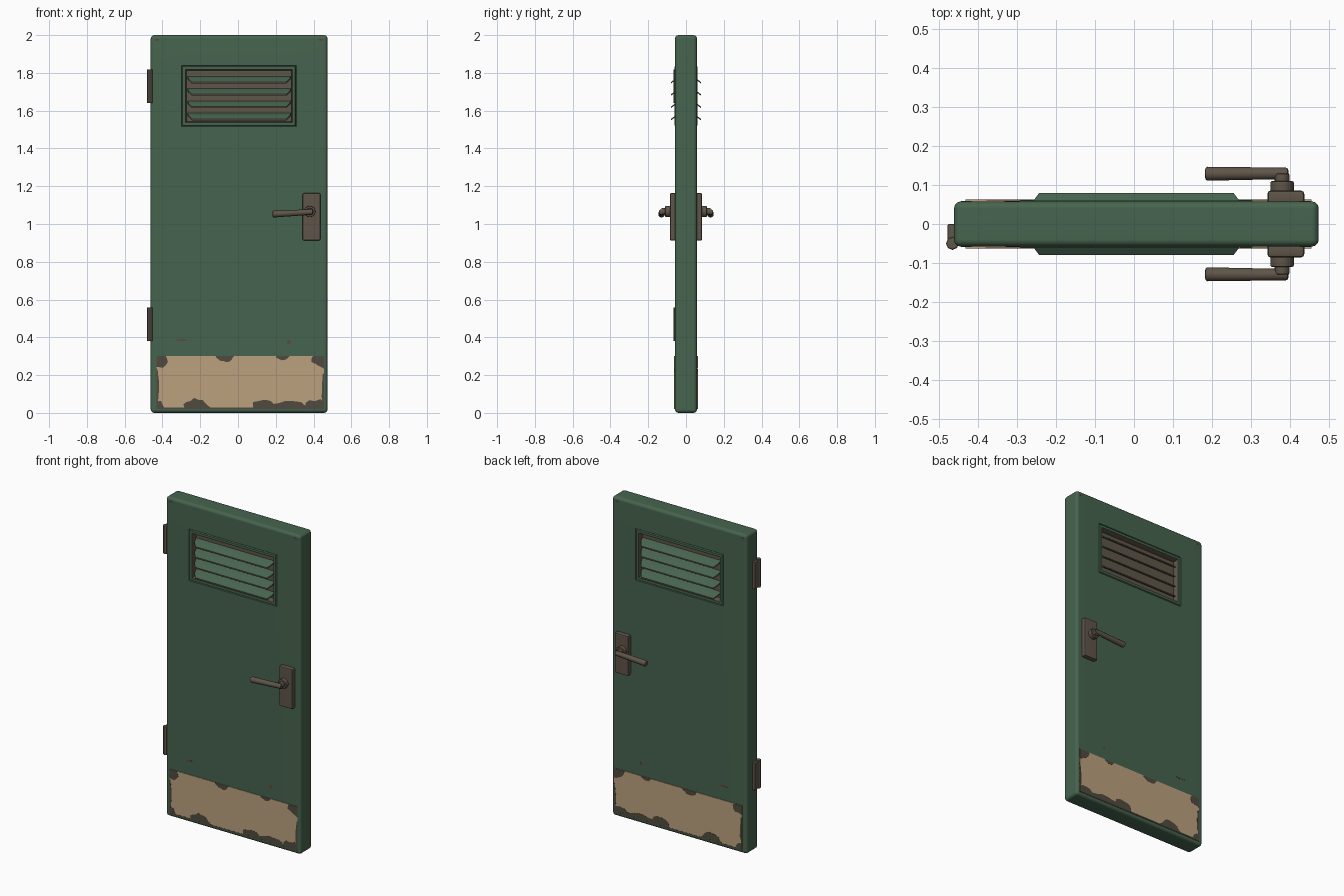
import bpy, bmesh, math, random
from mathutils import Matrix, Vector

random.seed(4)
cube = bpy.data.objects.get("Cube")
if cube:
    bpy.data.objects.remove(cube, do_unlink=True)


def material(name, rgb):
    m = bpy.data.materials.new(name)
    m.use_nodes = True
    m.diffuse_color = (*rgb, 1)
    m.node_tree.nodes["Principled BSDF"].inputs["Base Color"].default_value = (*rgb, 1)
    return m


GREEN = material("green paint", (0.062, 0.127, 0.077))
METAL = material("brown metal", (0.115, 0.09, 0.066))
TAN = material("tan plate", (0.50, 0.355, 0.21))
WORN = material("worn grey brown", (0.082, 0.07, 0.05))
RUST = material("rust", (0.115, 0.06, 0.045))


def finish(bm, name, *mats, smooth=True):
    bmesh.ops.recalc_face_normals(bm, faces=bm.faces)
    mesh = bpy.data.meshes.new(name)
    bm.to_mesh(mesh)
    bm.free()
    for m in mats:
        mesh.materials.append(m)
    ob = bpy.data.objects.new(name, mesh)
    bpy.context.collection.objects.link(ob)
    if smooth:
        bpy.ops.object.select_all(action='DESELECT')
        ob.select_set(True)
        bpy.context.view_layer.objects.active = ob
        bpy.ops.object.shade_smooth_by_angle(angle=math.radians(35))
        wn = ob.modifiers.new("Even normals", 'WEIGHTED_NORMAL')
        wn.keep_sharp = True
    return ob


def box_mesh(lo, hi, bevel=0.0, segments=2):
    bm = bmesh.new()
    lo, hi = Vector(lo), Vector(hi)
    bmesh.ops.create_cube(bm, size=1, matrix=Matrix.Translation((lo + hi) / 2)
                          @ Matrix.Diagonal((*(hi - lo), 1)))
    if bevel:
        bmesh.ops.bevel(bm, geom=bm.edges[:], offset=bevel, segments=segments,
                        profile=0.5, affect='EDGES')
    return bm


def rod_mesh(start, end, r1, r2, sides=16, bevel=0.004):
    bm = bmesh.new()
    start, end = Vector(start), Vector(end)
    axis = end - start
    turn = axis.to_track_quat('Z', 'Y').to_matrix().to_4x4()
    bmesh.ops.create_cone(bm, cap_ends=True, segments=sides, radius1=r1, radius2=r2,
                          depth=axis.length,
                          matrix=Matrix.Translation((start + end) / 2) @ turn)
    rims = [e for e in bm.edges if any(len(f.verts) > 4 for f in e.link_faces)]
    bmesh.ops.bevel(bm, geom=rims, offset=bevel, segments=2, profile=0.5, affect='EDGES')
    return bm


def prism_mesh(points, y1, y2):
    """Extrude an (x, z) outline between two depths."""
    bm = bmesh.new()
    face = bm.faces.new([bm.verts.new((x, y1, z)) for x, z in points])
    out = bmesh.ops.extrude_face_region(bm, geom=[face])
    for v in out["geom"]:
        if isinstance(v, bmesh.types.BMVert):
            v.co.y = y2
    bmesh.ops.remove_doubles(bm, verts=bm.verts, dist=0.0001)
    return bm


# Door leaf with a framed vent pocket on both faces
HALF = 0.058
VX, VZ = (-0.30, 0.31), (1.515, 1.84)
bm = box_mesh((-0.462, -HALF, 0), (0.474, HALF, 2), 0.018, 3)
for axis, cuts in ((0, VX), (2, VZ)):
    for c in cuts:
        co, no = [0, 0, 0], [0, 0, 0]
        co[axis], no[axis] = c, 1
        bmesh.ops.bisect_plane(bm, geom=bm.verts[:] + bm.edges[:] + bm.faces[:],
                               plane_co=co, plane_no=no)
bm.normal_update()
for s in (-1, 1):
    pocket = [f for f in bm.faces if f.normal.y * s > 0.9
              and VX[0] < f.calc_center_median().x < VX[1]
              and VZ[0] < f.calc_center_median().z < VZ[1]]
    # groove, raised rim, worn lip, deep wall
    for width, depth, worn in ((0.003, -0.005, 0), (0.004, 0.007, 0), (0.015, 0, 0),
                               (0.004, -0.006, 1), (0.002, -0.028, 1)):
        rim = bmesh.ops.inset_region(bm, faces=pocket, thickness=width, depth=depth,
                                     use_even_offset=True)["faces"]
        for f in rim:
            f.material_index = worn
    for f in pocket:
        f.material_index = 1
finish(bm, "door_leaf", GREEN, METAL)

KX, KZ = (-0.432, 0.455), (0.02, 0.30)


def patch(name, s, cx, cz, rx, rz, base, mat, bounds):
    """Ragged thin plate, clipped to a rectangle."""
    n, pts = 18, []
    (x0, x1), (z0, z1) = bounds
    for i in range(n):
        a = 2 * math.pi * i / n
        k = random.uniform(0.82, 1.1)
        p = (min(max(cx + rx * k * math.cos(a), x0), x1),
             min(max(cz + rz * k * math.sin(a), z0), z1))
        if p not in pts:
            pts.append(p)
    finish(prism_mesh(pts, s * base, s * (base + 0.001)), name, mat, smooth=False)


# Worn spots on the kick plate: centre x, centre z, radius x, radius z
SPOTS = ((-0.43, 0.29, 0.06, 0.055), (-0.07, 0.30, 0.048, 0.03),
         (0.235, 0.30, 0.035, 0.022), (0.45, 0.29, 0.062, 0.055),
         (-0.432, 0.14, 0.016, 0.09), (-0.43, 0.03, 0.04, 0.035),
         (-0.22, 0.03, 0.07, 0.045), (0.14, 0.02, 0.075, 0.055),
         (0.27, 0.02, 0.12, 0.04), (0.42, 0.02, 0.08, 0.05),
         (0.455, 0.12, 0.012, 0.09))
# Rust chips on the painted faces
CHIPS = ((-0.30, 0.385, 0.03, 0.005), (0.27, 0.375, 0.012, 0.01),
         (-0.43, 1.975, 0.014, 0.006), (0.44, 1.975, 0.014, 0.006))

for s, side in ((-1, "front"), (1, "back")):
    # Kick plate with its worn spots and lower strip
    bm = box_mesh((KX[0], min(s * 0.05, s * 0.0615), KZ[0]),
                  (KX[1], max(s * 0.05, s * 0.0615), KZ[1]))
    finish(bm, side + "_kick_plate", TAN, smooth=False)
    for i, spot in enumerate(SPOTS):
        patch(f"{side}_worn_spot_{i + 1}", s, *spot, 0.0613, WORN, (KX, KZ))
    strip = [(KX[0], KZ[0]), (KX[1], KZ[0]), (KX[1], 0.028), (KX[0], 0.028)]
    finish(prism_mesh(strip, s * 0.0613, s * 0.0625), side + "_worn_strip", WORN, smooth=False)
    for i, chip in enumerate(CHIPS):
        patch(f"{side}_rust_chip_{i + 1}", s, *chip, HALF - 0.0005, RUST,
              ((-0.444, 0.456), (0.02, 1.982)))

    # Louvre slats sloping down and outward, narrower at the tip
    for i in range(4):
        z = 1.782 - i * 0.065
        bm = bmesh.new()
        rows = []
        for half, y, dz in ((0.274, 0.032, 0), (0.268, 0.055, -0.012),
                            (0.250, 0.079, -0.03)):
            for drop in (0, -0.008):
                rows.append([bm.verts.new((0.006 + e * half, s * y, z + dz + drop))
                             for e in (-1, 1)])
        loop = [rows[k] for k in (0, 2, 4, 5, 3, 1)]
        for k, a in enumerate(loop):
            b = loop[(k + 1) % 6]
            f = bm.faces.new((a[0], a[1], b[1], b[0]))
            f.material_index = 1 if k == 2 else 0
        for e in (0, 1):
            for k in (0, 1):
                bm.faces.new((loop[k][e], loop[k + 1][e], loop[4 - k][e], loop[5 - k][e]))
        finish(bm, f"{side}_slat_{i + 1}", GREEN, METAL, smooth=False)

    # Handle: back plate, collar, neck, lever
    bm = box_mesh((0.342, min(s * 0.05, s * 0.086), 0.912),
                  (0.437, max(s * 0.05, s * 0.086), 1.164), 0.009)
    finish(bm, side + "_handle_plate", METAL)
    hub = (0.38, 1.066)
    for part, y1, y2, r in (("collar", 0.08, 0.11, 0.03), ("neck", 0.105, 0.13, 0.019)):
        finish(rod_mesh((hub[0], s * y1, hub[1]), (hub[0], s * y2, hub[1]), r, r),
               f"{side}_handle_{part}", METAL)
    finish(rod_mesh((0.396, s * 0.130, 1.064), (0.183, s * 0.129, 1.052),
                    0.0145, 0.018, 12, 0.006), side + "_handle_lever", METAL)

# Hinges on the right edge, each a leaf and an eight-sided barrel
for name, z0 in (("lower", 0.38), ("upper", 1.64)):
    z1 = z0 + 0.178
    finish(box_mesh((-0.478, -0.045, z0 + 0.004), (-0.455, 0, z1 - 0.004), 0.003),
           name + "_hinge_leaf", METAL)
    finish(rod_mesh((-0.466, -0.05, z0), (-0.466, -0.05, z1), 0.0165, 0.0165, 8),
           name + "_hinge_barrel", METAL, smooth=False)
